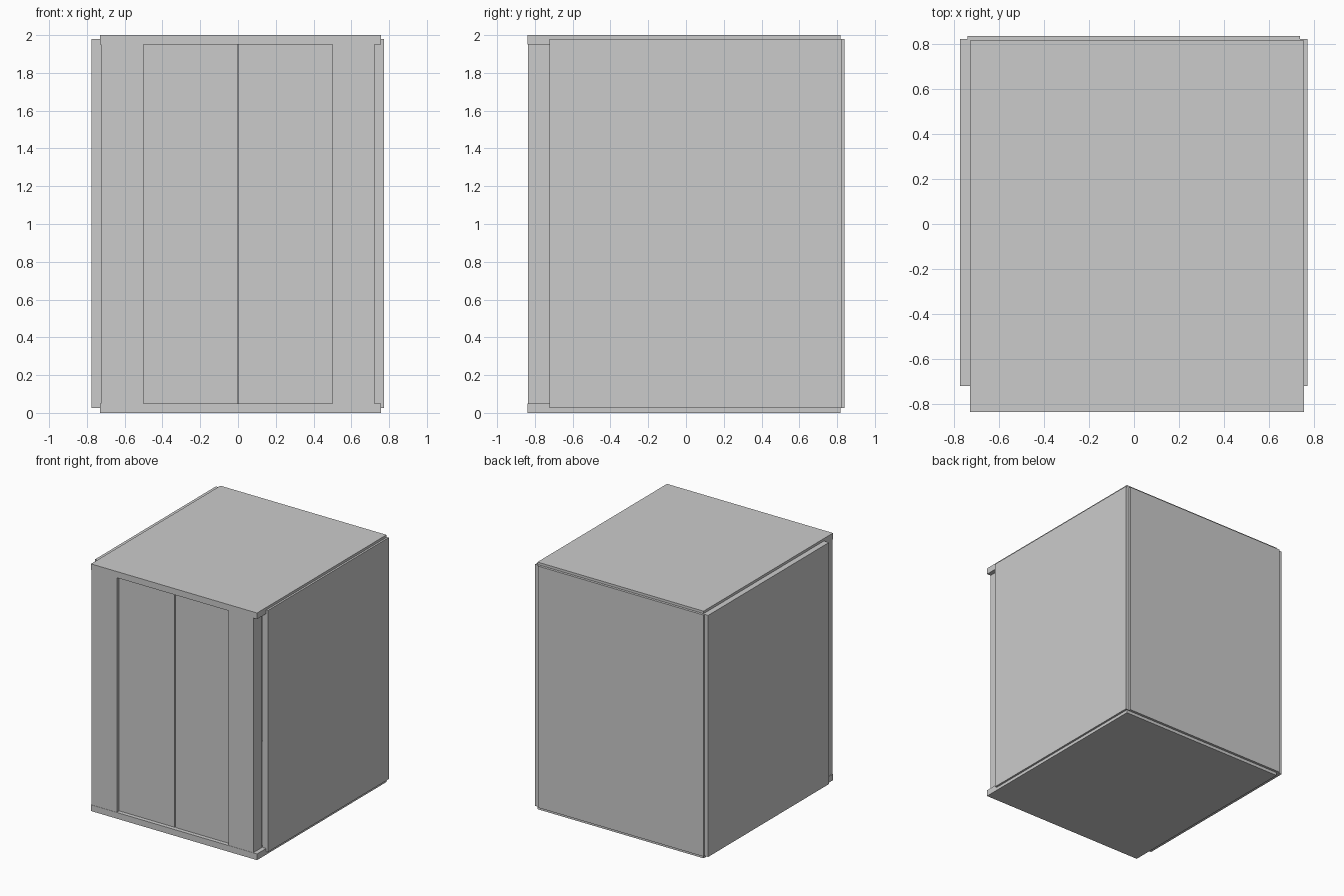
import bpy, bmesh
from mathutils import Vector

if "Cube" in bpy.data.objects:
    bpy.data.objects.remove(bpy.data.objects["Cube"])


def box(name, x, y, z):
    """Axis-aligned box from (min, max) ranges."""
    bm = bmesh.new()
    bmesh.ops.create_cube(bm, size=1)
    for v in bm.verts:
        v.co = Vector([r[0] if c < 0 else r[1] for c, r in zip(v.co, (x, y, z))])
    me = bpy.data.meshes.new(name)
    bm.to_mesh(me)
    bm.free()
    ob = bpy.data.objects.new(name, me)
    bpy.context.collection.objects.link(ob)
    return ob


# floor and ceiling slabs, slightly off centre
for name, z in (("floor", (0, 0.05)), ("ceiling", (1.95, 2.0))):
    box(name, (-0.73, 0.757), (-0.838, 0.818), z)

# cabin walls
WALL_Z = (0.025, 1.98)
box("left_wall", (-0.775, -0.725), (-0.722, 0.824), WALL_Z)
box("right_wall", (0.723, 0.773), (-0.722, 0.824), WALL_Z)
box("back_wall", (-0.742, 0.74), (0.79, 0.838), WALL_Z)

# front return panels beside the doorway
FRONT_Z = (0.05, 1.95)
box("left_front_panel", (-0.725, -0.5), (-0.836, -0.722), FRONT_Z)
box("right_front_panel", (0.5, 0.722), (-0.836, -0.722), FRONT_Z)

# pair of recessed sliding doors with a thin gap between them
box("left_door", (-0.5, -0.003), (-0.805, -0.77), FRONT_Z)
box("right_door", (0.003, 0.5), (-0.805, -0.77), FRONT_Z)
